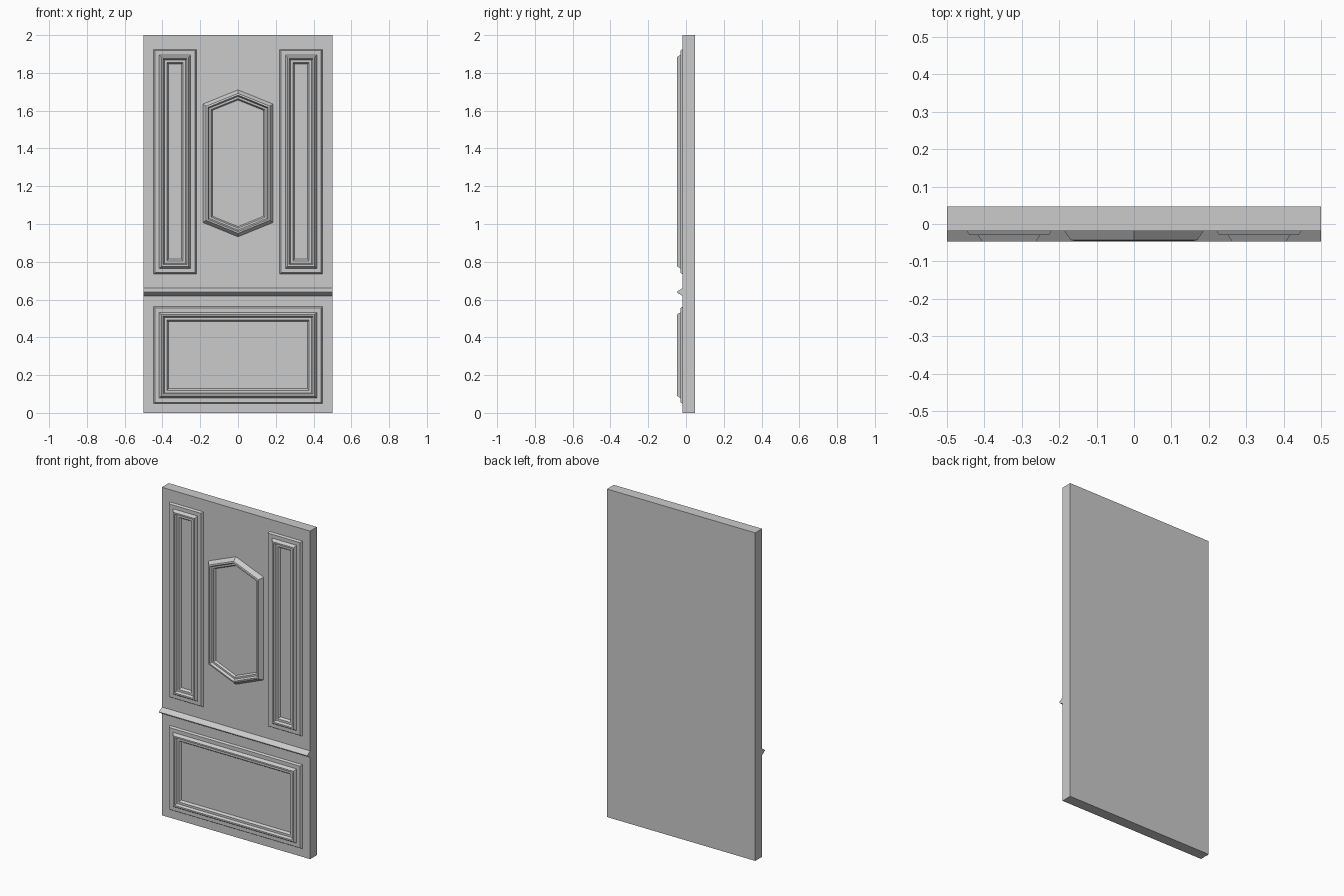
import bpy, bmesh
from mathutils import Vector

if "Cube" in bpy.data.objects:
    bpy.data.objects.remove(bpy.data.objects["Cube"])

FACE = -0.019   # front plane of the slab
BACK = 0.047
SINK = 0.004    # mouldings are let into the slab a little


def finish(name, bm):
    bmesh.ops.recalc_face_normals(bm, faces=bm.faces)
    mesh = bpy.data.meshes.new(name)
    bm.to_mesh(mesh)
    bm.free()
    ob = bpy.data.objects.new(name, mesh)
    bpy.context.collection.objects.link(ob)
    return ob


def inset(poly, d):
    """Mitred inward offset of a counter-clockwise polygon."""
    pts = [Vector(p) for p in poly]
    out = []
    for i, p in enumerate(pts):
        a = (p - pts[i - 1]).normalized()
        b = (pts[(i + 1) % len(pts)] - p).normalized()
        na, nb = Vector((-a.y, a.x)), Vector((-b.y, b.x))
        out.append(p + (na + nb) * (d / (1 + na.dot(nb))))
    return out


def moulding(name, poly, profile):
    """Sweep a (inset, height) profile around a closed outline with mitred corners."""
    prof = [(profile[0][0], -SINK)] + profile + [(profile[-1][0], -SINK)]
    bm = bmesh.new()
    rings = [[bm.verts.new((p.x, FACE - h, p.y)) for p in inset(poly, d)]
             for d, h in prof]
    n = len(poly)
    for k, ring in enumerate(rings):
        nxt = rings[(k + 1) % len(rings)]
        for i in range(n):
            j = (i + 1) % n
            bm.faces.new((ring[i], ring[j], nxt[j], nxt[i]))
    return finish(name, bm)


def rect(x0, x1, z0, z1):
    return [(x0, z0), (x1, z0), (x1, z1), (x0, z1)]


def prism_x(name, section, x0, x1):
    """Extrude a (y, z) section along x."""
    bm = bmesh.new()
    ends = [[bm.verts.new((x, y, z)) for y, z in section] for x in (x0, x1)]
    n = len(section)
    for i in range(n):
        j = (i + 1) % n
        bm.faces.new((ends[0][i], ends[0][j], ends[1][j], ends[1][i]))
    for e in ends:
        bm.faces.new(e)
    return finish(name, bm)


# Door slab
prism_x("door_slab", [(FACE, 0), (BACK, 0), (BACK, 2), (FACE, 2)], -0.5, 0.5)

# Stepped frames: two tall side panels and one wide bottom panel
stepped = [(0, 0), (0.007, 0.011), (0.030, 0.011), (0.041, 0.028), (0.050, 0.028),
           (0.057, 0.013), (0.070, 0.013), (0.079, 0)]
for side, x0, x1 in (("left", -0.447, -0.221), ("right", 0.221, 0.447)):
    moulding(side + "_panel_frame", rect(x0, x1, 0.735, 1.925), stepped)
moulding("bottom_panel_frame", rect(-0.447, 0.447, 0.049, 0.562), stepped)

# Six-sided centre frame
hexagon = [(0, 0.932), (0.186, 1.008), (0.186, 1.635),
           (0, 1.710), (-0.186, 1.635), (-0.186, 1.008)]
moulding("centre_frame", hexagon,
         [(0, 0), (0.017, 0.024), (0.026, 0.026), (0.033, 0.012), (0.043, 0.012), (0.050, 0)])

# Cross rail strip
prism_x("cross_rail", [(FACE + SINK, 0.660), (FACE, 0.660), (-0.047, 0.641),
                       (-0.047, 0.637), (FACE, 0.620), (FACE + SINK, 0.620)], -0.5, 0.5)
